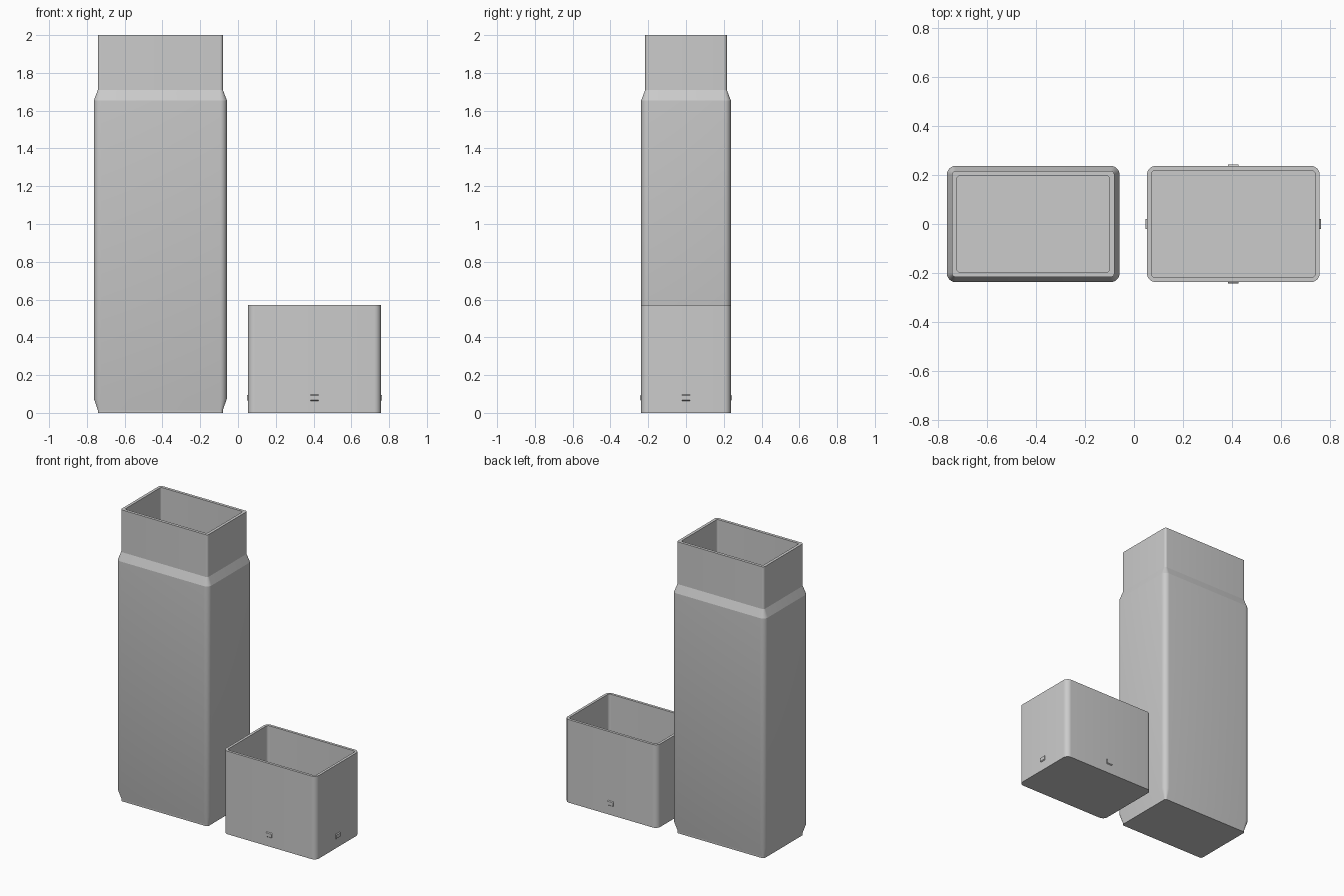
import bpy, bmesh, math

cube = bpy.data.objects.get("Cube")
if cube:
    bpy.data.objects.remove(cube, do_unlink=True)

grey = bpy.data.materials.new("plain grey")
grey.use_nodes = True
COLOUR = (0.6, 0.6, 0.6, 1)
grey.diffuse_color = COLOUR
grey.node_tree.nodes["Principled BSDF"].inputs["Base Color"].default_value = COLOUR

HALF_X, HALF_Y, RADIUS = 0.352, 0.237, 0.036
CORNER_STEPS = 8


def rounded_loop(bm, inset, z):
    """Rounded rectangle ring, inset evenly from the full outline."""
    r = max(RADIUS - inset, 0.012)
    hx, hy = HALF_X - inset - r, HALF_Y - inset - r
    ring = []
    for corner, (sx, sy) in enumerate([(1, 1), (-1, 1), (-1, -1), (1, -1)]):
        for i in range(CORNER_STEPS + 1):
            a = math.pi / 2 * (corner + i / CORNER_STEPS)
            ring.append(bm.verts.new((sx * hx + r * math.cos(a), sy * hy + r * math.sin(a), z)))
    return ring


def finish(bm, name, location, smooth=True):
    bmesh.ops.recalc_face_normals(bm, faces=bm.faces)
    mesh = bpy.data.meshes.new(name)
    bm.to_mesh(mesh)
    bm.free()
    mesh.materials.append(grey)
    obj = bpy.data.objects.new(name, mesh)
    obj.location = location
    bpy.context.collection.objects.link(obj)
    if smooth:
        bpy.ops.object.select_all(action="DESELECT")
        obj.select_set(True)
        bpy.context.view_layer.objects.active = obj
        bpy.ops.object.shade_smooth_by_angle(angle=math.radians(20))
    return obj


def hollow_box(name, x, profile):
    """Skin rings from the outer base, over the rim, down to the inner floor."""
    bm = bmesh.new()
    rings = [rounded_loop(bm, inset, z) for inset, z in profile]
    for a, b in zip(rings, rings[1:]):
        for i in range(len(a)):
            j = (i + 1) % len(a)
            bm.faces.new((a[i], a[j], b[j], b[i]))
    bm.faces.new(rings[0])
    bm.faces.new(rings[-1])
    return finish(bm, name, (x, 0, 0))


# Tall container with chamfered foot, shoulder and narrower neck
hollow_box("container_body", -0.411, [
    (0.021, 0), (0.021, 0.015), (0, 0.075), (0, 1.655),
    (0.021, 1.71), (0.021, 2.0), (0.041, 2.0), (0.041, 0.03)])

# Open cap standing beside it
CAP_X = 0.405
hollow_box("cap", CAP_X, [(0, 0), (0, 0.57), (0.018, 0.57), (0.018, 0.02)])

# Small tapered catch on each wall of the cap
for name, turn, reach in [("right", math.pi, HALF_X), ("left", 0, HALF_X),
                          ("front", -math.pi / 2, HALF_Y), ("back", math.pi / 2, HALF_Y)]:
    bm = bmesh.new()
    bmesh.ops.create_cube(bm, size=1)
    for v in bm.verts:
        outer = v.co.x > 0
        v.co.x = 0.006 if outer else -0.004
        v.co.y *= 0.042
        v.co.z *= 0.024 if outer else 0.04
    catch = finish(bm, "cap_catch_" + name,
                   (CAP_X + reach * math.cos(turn), reach * math.sin(turn), 0.08), smooth=False)
    catch.rotation_euler.z = turn
